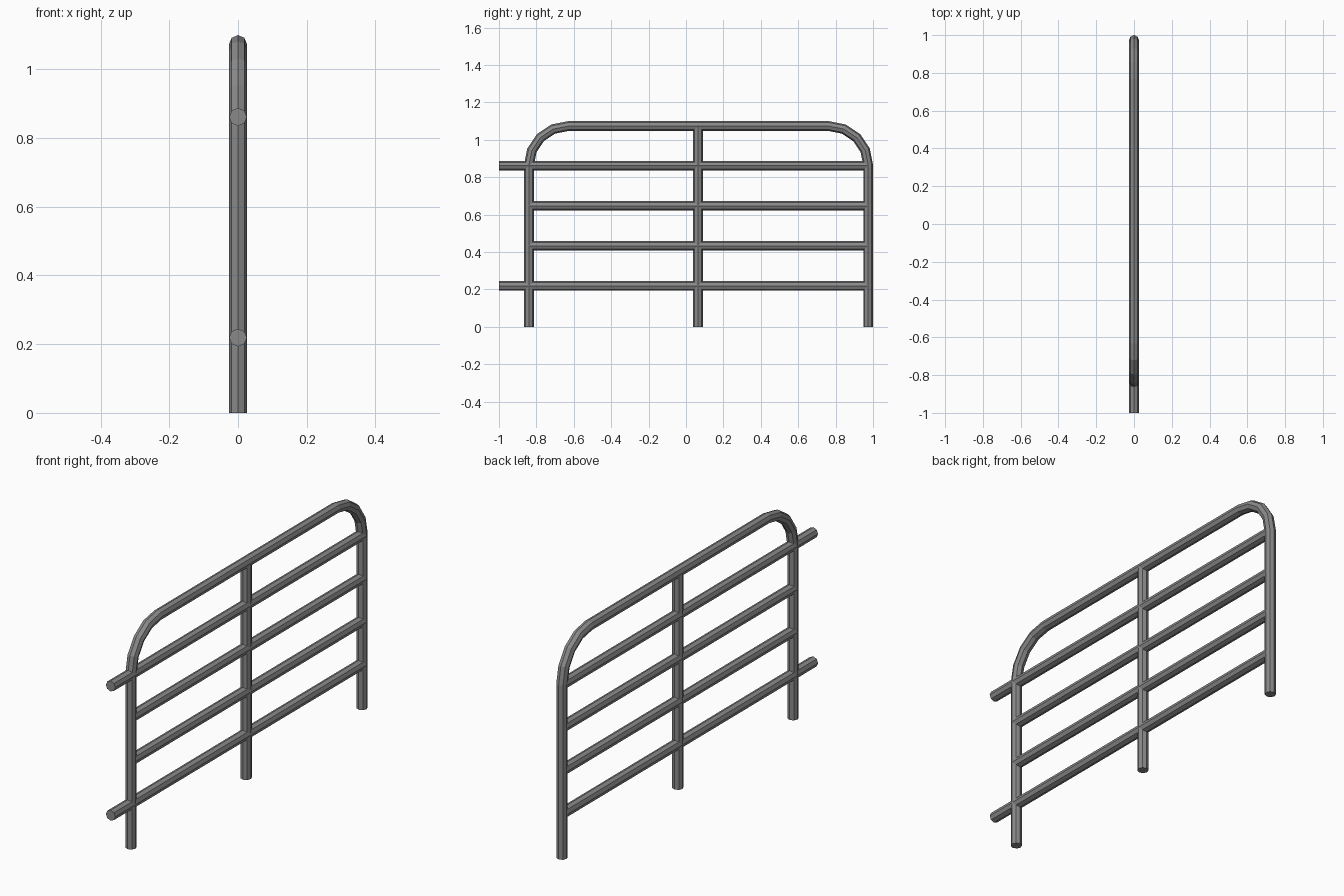
import bpy, bmesh, math
from mathutils import Vector

if "Cube" in bpy.data.objects:
    bpy.data.objects.remove(bpy.data.objects["Cube"])

R, SIDES = 0.026, 8
Y_LEFT, Y_MID, Y_RIGHT = -0.84, 0.064, 0.974
Z_TOP, BEND, STEPS = 1.073, 0.21, 4

steel = bpy.data.materials.new("grey steel")
steel.diffuse_color = (0.25, 0.25, 0.25, 1)
steel.use_nodes = True
steel.node_tree.nodes["Principled BSDF"].inputs["Base Color"].default_value = steel.diffuse_color


def tube(name, path):
    """Capped, mitred eight-sided pipe along (y, z) points in the x = 0 plane."""
    pts = [Vector((0, y, z)) for y, z in path]
    bm = bmesh.new()
    rings = []
    for i, p in enumerate(pts):
        d_in = (p - pts[i - 1]).normalized() if i else (pts[1] - p).normalized()
        d_out = (pts[i + 1] - p).normalized() if i < len(pts) - 1 else d_in
        t = (d_in + d_out).normalized()
        across = Vector((1, 0, 0))
        normal = t.cross(across) / t.dot(d_in)
        rings.append([bm.verts.new(p + R * (across * math.cos(a) + normal * math.sin(a)))
                      for a in (2 * math.pi * k / SIDES for k in range(SIDES))])
    for a, b in zip(rings, rings[1:]):
        for k in range(SIDES):
            n = (k + 1) % SIDES
            bm.faces.new((a[k], a[n], b[n], b[k]))
    bm.faces.new(rings[0])
    bm.faces.new(rings[-1])
    bmesh.ops.recalc_face_normals(bm, faces=bm.faces)
    me = bpy.data.meshes.new(name)
    bm.to_mesh(me)
    bm.free()
    me.materials.append(steel)
    ob = bpy.data.objects.new(name, me)
    bpy.context.collection.objects.link(ob)
    return ob


def bend(cy, start, end):
    """Rounded corner points, angles in degrees."""
    return [(cy + BEND * math.cos(math.radians(a)), Z_TOP - BEND + BEND * math.sin(math.radians(a)))
            for a in (start + (end - start) * i / STEPS for i in range(STEPS + 1))]


# outer hoop: both end posts and the top rail in one bent pipe
tube("hoop_frame", [(Y_LEFT, 0)] + bend(Y_LEFT + BEND, 180, 90)
     + bend(Y_RIGHT - BEND, 90, 0) + [(Y_RIGHT, 0)])

# centre post
tube("middle_post", [(Y_MID, 0), (Y_MID, Z_TOP)])

# horizontal rails: the lowest and highest stick out past the left post
for i in range(4):
    z = 0.219 + 0.214 * i
    tube(f"rail_{i + 1}", [(-1.0 if i in (0, 3) else Y_LEFT, z), (Y_RIGHT, z)])
